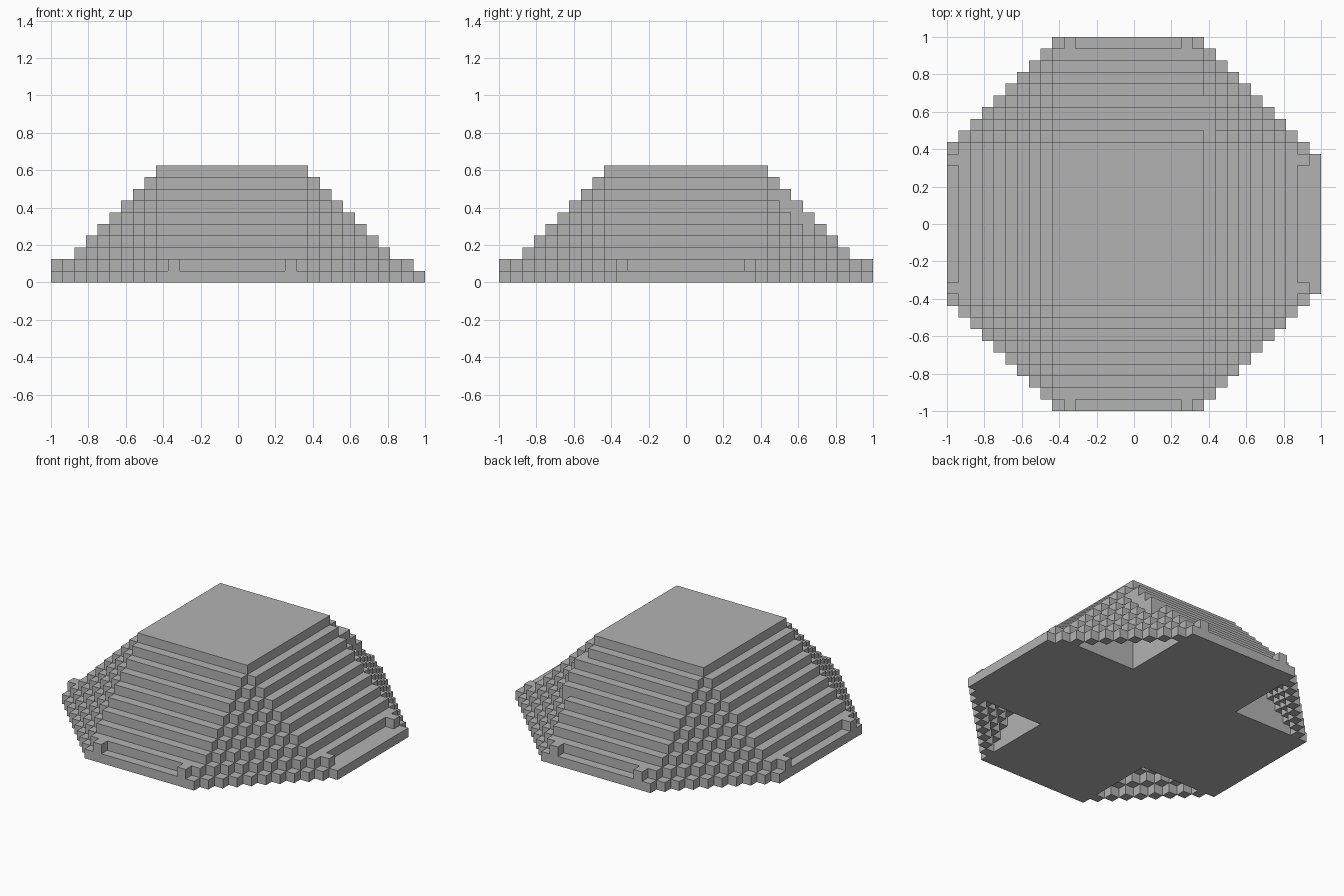
import bpy, bmesh
from mathutils import Vector

UNIT = 1 / 16          # edge length of one block
STEPS = 9              # steps from the flat top down to the ground
X_MIN, X_MAX = -7, 6   # flat top, in blocks
Y_MIN, Y_MAX = -7, 7

if "Cube" in bpy.data.objects:
    bpy.data.objects.remove(bpy.data.objects["Cube"], do_unlink=True)

stone = bpy.data.materials.new("plain grey")
stone.use_nodes = True
grey = (0.45, 0.45, 0.45, 1)
stone.diffuse_color = grey
stone.node_tree.nodes["Principled BSDF"].inputs["Base Color"].default_value = grey


def outside(v, low, high):
    """Blocks between a cell and the span of the flat top."""
    return max(low - v, v - high + 1, 0)


# Stepped slopes are solid; the four diagonal corners are one-block shells
cells = set()
for x in range(-16, 16):
    for y in range(-16, 16):
        dx, dy = outside(x, X_MIN, X_MAX), outside(y, Y_MIN, Y_MAX)
        for z in range(STEPS + 1):
            total = dx + dy + z
            corner = dx > 0 and dy > 0
            if total == STEPS or (total < STEPS and not corner):
                cells.add((x, y, z))

# Wider lip along the +x side
cells.update((15, y, 0) for y in range(-6, 6))

# Small blocks standing on the rim, two on each side
for x in (-6, 4):
    cells.update({(x, -16, 1), (x, 15, 1)})
for y in (-6, 5):
    cells.update({(-16, y, 1), (14, y, 1)})

# Raised run of blocks beside the back slope
cells.update((X_MAX, Y_MAX + i, 8 - i) for i in range(1, 4))


def build_blocks(name, blocks):
    """Mesh the outer faces of a set of blocks."""
    bm = bmesh.new()
    corners = {}

    def vert(p):
        key = tuple(round(c) for c in p)
        if key not in corners:
            corners[key] = bm.verts.new(Vector(key) * UNIT)
        return corners[key]

    axes = [Vector((1, 0, 0)), Vector((0, 1, 0)), Vector((0, 0, 1))]
    for cell in blocks:
        base = Vector(cell)
        for i, n in enumerate(axes):
            u, v = axes[(i + 1) % 3], axes[(i + 2) % 3]
            for sign in (1, -1):
                if tuple(int(c) for c in base + n * sign) in blocks:
                    continue
                o = base + n if sign > 0 else base
                loop = [o, o + u, o + u + v, o + v]
                bm.faces.new([vert(p) for p in loop[::sign]])
    mesh = bpy.data.meshes.new(name)
    bm.to_mesh(mesh)
    bm.free()
    mesh.materials.append(stone)
    obj = bpy.data.objects.new(name, mesh)
    bpy.context.collection.objects.link(obj)
    return obj


build_blocks("stepped_dome", cells)
